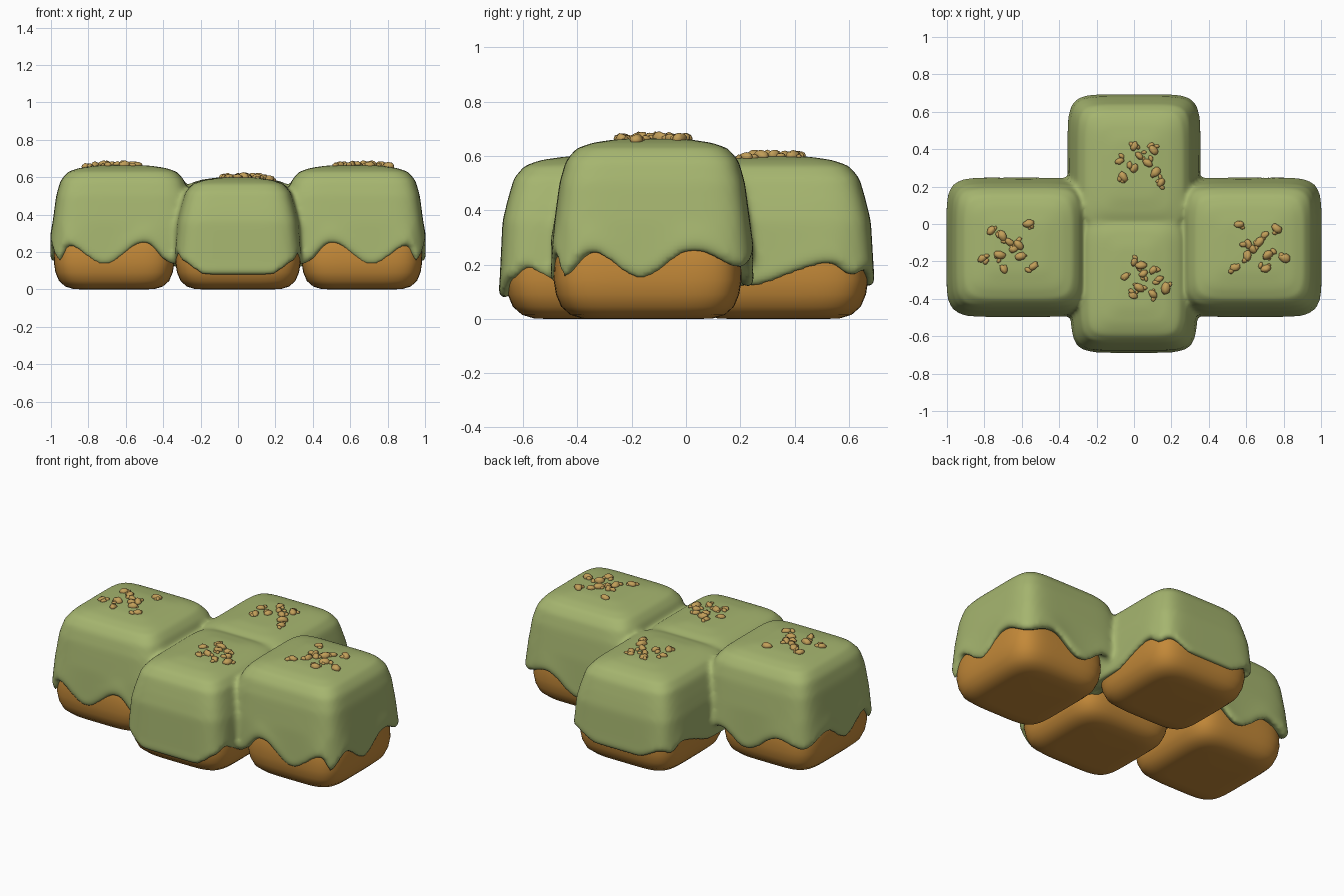
import bpy, bmesh, math, random
from mathutils import Vector, Matrix

if "Cube" in bpy.data.objects:
    bpy.data.objects.remove(bpy.data.objects["Cube"])

random.seed(4)
N = 96  # samples round each bun


def material(name, rgb):
    m = bpy.data.materials.new(name)
    m.diffuse_color = (*rgb, 1)
    m.use_nodes = True
    m.node_tree.nodes["Principled BSDF"].inputs["Base Color"].default_value = m.diffuse_color
    return m


GREEN = material("green icing", (0.38, 0.465, 0.16))
BROWN = material("baked dough", (0.55, 0.25, 0.04))
TAN = material("nut crumbs", (0.54, 0.345, 0.10))


def make_object(name, bm, mat, smooth=True):
    bmesh.ops.recalc_face_normals(bm, faces=bm.faces)
    me = bpy.data.meshes.new(name)
    bm.to_mesh(me)
    bm.free()
    me.materials.append(mat)
    for p in me.polygons:
        p.use_smooth = smooth
    ob = bpy.data.objects.new(name, me)
    bpy.context.collection.objects.link(ob)
    return ob


def outline(s, n):
    """Point on a unit rounded square; s runs 0..4 from the front left corner."""
    side, t = int(s) % 4, (s % 1) * 2 - 1
    u, v = [(t, -1), (1, t), (-t, 1), (-1, -t)][side]
    k = (abs(u) ** n + abs(v) ** n) ** (1 / n)
    return u / k, v / k


def drip(points, s):
    """Smoothly interpolated height of the icing edge."""
    pts = points + [(4, points[0][1])]
    for (a, za), (b, zb) in zip(pts, pts[1:]):
        if a <= s <= b:
            f = (1 - math.cos(math.pi * (s - a) / (b - a))) / 2
            return za + (zb - za) * f
    return points[0][1]


def loft(bm, box, rows, n, bottom, top, flip=1):
    """Stack of rounded rectangles; rows give (inset, height function of s)."""
    x0, x1, y0, y1 = box
    cx, cy, hx, hy = (x0 + x1) / 2, (y0 + y1) / 2, (x1 - x0) / 2, (y1 - y0) / 2
    rings = []
    for inset, zf in rows:
        ring = []
        for i in range(N):
            s = 4 * i / N
            u, v = outline(s, n)
            ring.append(bm.verts.new((flip * (cx + u * (hx - inset)),
                                      cy + v * (hy - inset), zf(s))))
        rings.append(ring)
    for a, b in zip(rings, rings[1:]):
        for i in range(N):
            j = (i + 1) % N
            bm.faces.new((a[i], a[j], b[j], b[i]))
    for ring, z in ((rings[0], bottom), (rings[-1], top)):
        c = bm.verts.new((flip * cx, cy, z))
        for i in range(N):
            bm.faces.new((ring[i], ring[(i + 1) % N], c))


def add_icing(bm, box, top, pts, flip=1):
    def edge(d):
        return lambda s: drip(pts, s) + d

    def flat(z):
        return lambda s: z
    rows = [(.05, edge(.01)), (.01, edge(-.018)), (-.006, edge(.01)), (-.002, edge(.045)),
            (.009, flat(.36)), (.028, flat(top - .16)), (.051, flat(top - .08)),
            (.09, flat(top - .034)), (.15, flat(top - .013)), (.24, flat(top))]
    loft(bm, box, rows, 6.5, .3, top + .003, flip)


# Icing edge heights around each bun
side_drip = [(0, .165), (.09, .25), (.37, .14), (.66, .262), (.86, .15), (1, .13), (2, .13),
             (2.2, .22), (2.45, .125), (2.75, .24), (3, .2), (3.29, .262), (3.56, .16), (3.81, .255)]
front_drip = [(0, .16), (.25, .088), (.75, .088), (1, .16), (1.1, .2), (1.25, .15), (1.5, .17),
              (2, .13), (3, .13), (3.5, .17), (3.75, .15), (3.9, .2)]
back_drip = [(0, .13), (1, .13), (1.39, .13), (1.82, .215), (1.93, .17), (2.05, .19), (2.3, .13),
             (2.7, .13), (2.95, .19), (3.07, .17), (3.18, .215), (3.61, .13)]

# Icing: four overlapping blocks fused into one soft skin
bm = bmesh.new()
for flip in (1, -1):
    add_icing(bm, (-1.0, -.235, -.494, .245), .662, side_drip, flip)
add_icing(bm, (-.335, .335, -.685, .12), .598, front_drip)
add_icing(bm, (-.352, .352, -.1, .69), .598, back_drip)
icing = make_object("icing", bm, GREEN)
rm = icing.modifiers.new("fuse", 'REMESH')
rm.mode = 'VOXEL'
rm.voxel_size = .014
rm.use_smooth_shade = True
sm = icing.modifiers.new("soften", 'SMOOTH')
sm.factor = .5
sm.iterations = 10

# Dough buns
dough_rows = [(.15, 0), (.105, .002), (.062, .015), (.028, .045), (.009, .09), (0, .145),
              (.003, .22), (.02, .3), (.07, .38)]
for name, box in (("left_bun", (-.985, -.340, -.488, .205)),
                  ("right_bun", (.340, .985, -.488, .205)),
                  ("front_bun", (-.335, .335, -.666, -.01)),
                  ("back_bun", (-.335, .335, .01, .672))):
    bm = bmesh.new()
    loft(bm, box, [(i, lambda s, z=z: z) for i, z in dough_rows], 5, 0, .4)
    make_object(name, bm, BROWN)

# Nut crumbs scattered on each top
side_spots = [(-.76, -.03), (-.70, -.06), (-.67, -.10), (-.64, -.13), (-.61, -.17), (-.56, 0),
              (-.54, -.23), (-.72, -.17), (-.81, -.18), (-.70, -.24), (-.61, -.11)]
mid_spots = [(-.08, .34), (0, .30), (.03, .36), (.10, .40), (.12, .27), (.14, .22), (0, .42),
             (-.06, .25), (.07, .33), (0, -.20), (.05, -.27), (.10, -.25), (.13, -.30),
             (.03, -.34), (0, -.38), (.10, -.38), (-.05, -.28), (.17, -.35), (.04, -.22)]
spots = side_spots + [(-x, y) for x, y in side_spots] + mid_spots
bpy.context.view_layer.update()
skin = icing.evaluated_get(bpy.context.evaluated_depsgraph_get())
bm = bmesh.new()
for x, y in spots:
    for k in range(3):
        spread = .006 if k == 0 else .026
        px, py = x + random.uniform(-spread, spread), y + random.uniform(-spread, spread)
        r = random.uniform(.019, .027) if k == 0 else random.uniform(.009, .017)
        hit, loc, _, _ = skin.ray_cast(Vector((px, py, 2)), Vector((0, 0, -1)))
        if not hit:
            continue
        turn = Matrix.Rotation(random.uniform(0, 6.28), 4, 'Z')
        mat = (Matrix.Translation(loc + Vector((0, 0, r * .15))) @ turn
               @ Matrix.Diagonal((1.25, .85, .8, 1)))
        new = bmesh.ops.create_icosphere(bm, subdivisions=2, radius=r, matrix=mat)["verts"]
        for v in new:
            v.co += Vector([random.uniform(-.12, .12) * r for _ in range(3)])
make_object("nut_crumbs", bm, TAN)
